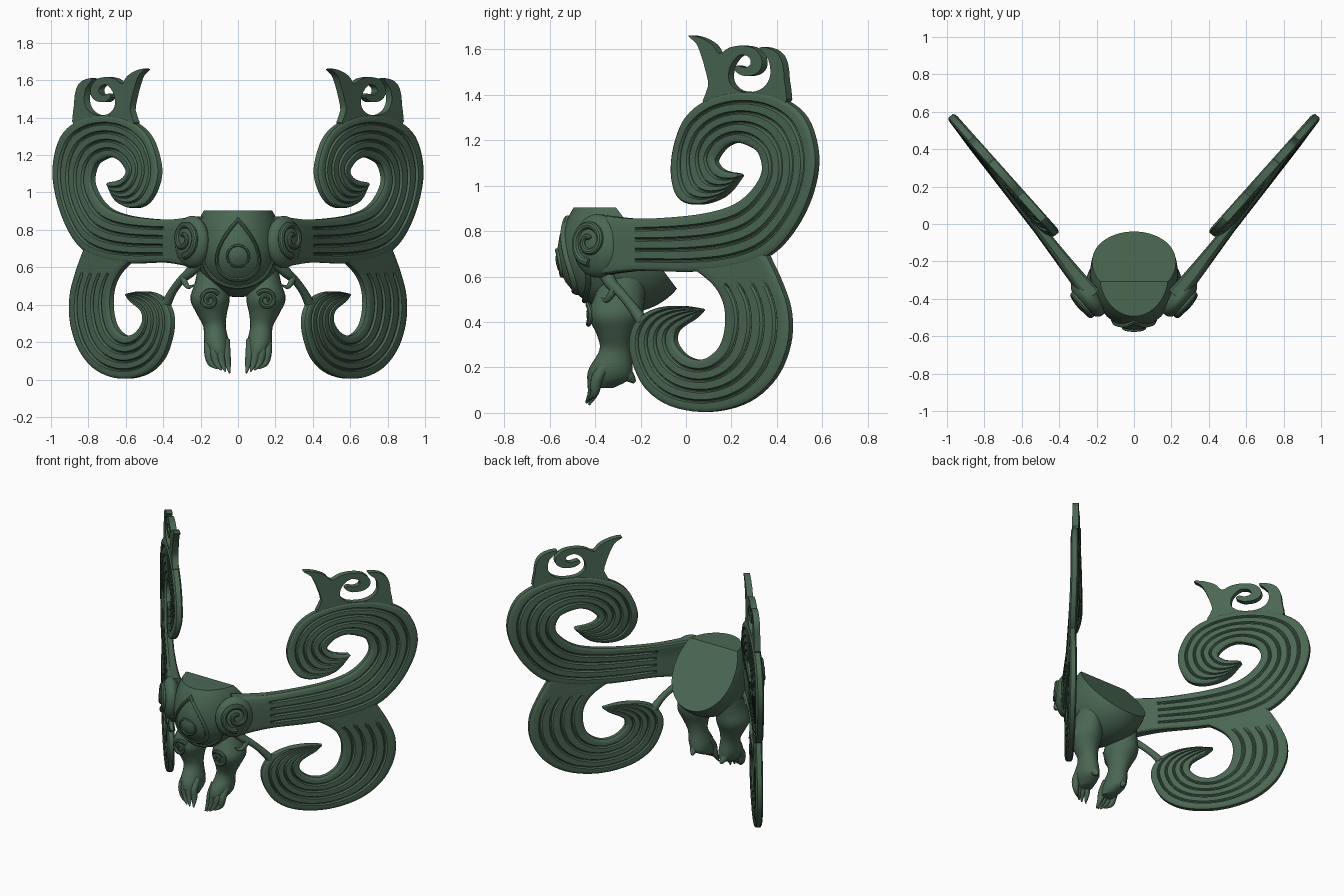
import bpy, bmesh, math
from mathutils import Vector

if "Cube" in bpy.data.objects:
    bpy.data.objects.remove(bpy.data.objects["Cube"])

green = bpy.data.materials.new("dark jade green")
green.diffuse_color = (0.07, 0.135, 0.085, 1)
green.use_nodes = True
green.node_tree.nodes["Principled BSDF"].inputs["Base Color"].default_value = green.diffuse_color


def finish(name, bm, mirror=True, angle=35):
    bmesh.ops.remove_doubles(bm, verts=bm.verts, dist=0.0003)
    bmesh.ops.recalc_face_normals(bm, faces=bm.faces)
    me = bpy.data.meshes.new(name)
    bm.to_mesh(me)
    bm.free()
    ob = bpy.data.objects.new(name, me)
    bpy.context.collection.objects.link(ob)
    me.materials.append(green)
    if mirror:
        ob.modifiers.new("mirror", 'MIRROR').use_mirror_merge = False
    bpy.ops.object.select_all(action='DESELECT')
    bpy.context.view_layer.objects.active = ob
    ob.select_set(True)
    bpy.ops.object.shade_smooth_by_angle(angle=math.radians(angle))


def smooth(pts, n=4, closed=False):
    """Catmull-Rom through tuples of any length."""
    out, m = [], len(pts)
    get = lambda i: pts[i % m] if closed else pts[max(0, min(m - 1, i))]
    for i in range(m if closed else m - 1):
        quad = list(zip(get(i - 1), get(i), get(i + 1), get(i + 2)))
        for k in range(n):
            t = k / n
            out.append(tuple(0.5 * (2 * b + (c - a) * t + (2*a - 5*b + 4*c - d) * t*t
                                    + (3*b - a - 3*c + d) * t**3) for a, b, c, d in quad))
    return out if closed else out + [tuple(pts[-1])]


def loft(bm, rings):
    rows = [[bm.verts.new(p) for p in r] for r in rings]
    for a, b in zip(rows, rows[1:]):
        for i in range(len(a)):
            j = (i + 1) % len(a)
            bm.faces.new((a[i], a[j], b[j], b[i]))
    bm.faces.new(rows[0])
    bm.faces.new(rows[-1])


def tube(bm, pts, n=4, sides=10):
    """Tapered round sweep through (x, y, z, radius)."""
    p = smooth(pts, n)
    rings = []
    ref = None
    for i in range(len(p)):
        c = Vector(p[i][:3])
        d = (Vector(p[min(i + 1, len(p) - 1)][:3]) - Vector(p[max(i - 1, 0)][:3])).normalized()
        if ref is None:
            ref = d.orthogonal()
        ref = (ref - d * ref.dot(d)).normalized()
        s = d.cross(ref)
        r = max(p[i][3], 0.002)
        rings.append([c + r * (ref * math.cos(q) + s * math.sin(q))
                      for q in (2 * math.pi * k / sides for k in range(sides))])
    loft(bm, rings)


# Wing sheet: side-view drawing coordinates onto a slightly twisted slanted plane
N = Vector((0.78, -0.62, 0))
D = Vector((0.62, 0.78, 0))


def sheet(px, pz, off=0.0):
    y, z = (px - 686) / 227, (413 - pz) / 227
    f = max(0, min(1, (z - 0.75) / 0.4))
    f = f * f * (3 - 2 * f)
    x = (y + 0.69) / 1.29 * (1 - f) + (y + 0.52) / 1.12 * f
    return Vector((x, y, z)) + N * off


def ribbon(name, pairs, thick, root=0.0):
    """Grooved band between an outer and an inner edge."""
    prof = [(-1, 0.6), (-0.93, 0.9), (-0.85, 1)]
    for g in (-0.6, -0.2, 0.2, 0.6):
        prof += [(g - 0.07, 1), (g - 0.02, 0.55), (g + 0.02, 0.55), (g + 0.07, 1)]
    prof += [(0.85, 1), (0.93, 0.9), (1, 0.6)]
    rings = []
    for i, (ox, oz, ix, iz) in enumerate(smooth(pairs, 5)):
        w = math.hypot(ox - ix, oz - iz)
        t = thick * min(1, 0.5 + w / 40) + root * max(0, 1 - i / 9)
        loop = []
        for sgn, seq in ((1, prof), (-1, prof[::-1])):
            for v, h in seq:
                if i < 6 and abs(v) < 0.8:
                    h = 1
                a = (v + 1) / 2
                loop.append(sheet(ox + (ix - ox) * a, oz + (iz - oz) * a, sgn * t * h))
        rings.append(loop)
    bm = bmesh.new()
    loft(bm, rings)
    finish(name, bm, angle=30)


ribbon("upper_wing_scroll", [
    (600, 276, 600, 215), (640, 271, 640, 219), (690, 272, 690, 216), (735, 268, 722, 210),
    (770, 255, 742, 201), (795, 228, 757, 186), (812, 192, 764, 170), (817, 155, 760, 153),
    (806, 118, 750, 146), (780, 98, 740, 143), (745, 92, 733, 144), (712, 99, 726, 148),
    (688, 117, 720, 155), (676, 145, 717, 162), (673, 175, 722, 169), (680, 198, 729, 172),
    (698, 205, 735, 173), (722, 198, 740, 174), (740, 179, 742, 176)], 0.026, 0.018)
ribbon("lower_wing_scroll", [
    (768, 255, 690, 265), (781, 283, 714, 284), (790, 312, 725, 303), (789, 345, 727, 325),
    (775, 378, 722, 345), (748, 402, 712, 356), (710, 412, 701, 360), (672, 406, 689, 357),
    (646, 387, 680, 349), (633, 358, 676, 340), (632, 335, 678, 331), (642, 317, 685, 325),
    (660, 308, 693, 320), (682, 306, 698, 316), (703, 309, 703, 311)], 0.024)

# Flame crest on top of each wing
crest = smooth([(707, 106), (711, 86), (708, 70), (704, 56), (699, 44), (691, 36), (703, 38),
                (715, 45), (722, 54), (732, 48), (745, 46), (757, 49), (764, 58), (764, 68),
                (757, 75), (745, 76), (737, 70), (740, 66), (747, 68), (753, 65), (752, 58),
                (744, 55), (737, 60), (732, 70), (732, 82), (741, 91), (757, 92), (768, 86),
                (773, 75), (771, 60), (762, 48), (775, 50), (784, 60), (787, 80), (786, 106),
                (745, 100)], 3, True)
bm = bmesh.new()
loft(bm, [[sheet(x, z, o) for x, z in crest] for o in (-0.02, 0.02)])
finish("wing_crest", bm)

# Body: egg-like chest, cut flat on top and slanted at the back
CY, CZ, RX, RY = -0.27, 0.70, 0.235, 0.285


def rz(z):
    return 0.33 if z > CZ else 0.26


def chest_y(x, z):
    k = 1 - ((z - CZ) / rz(z)) ** 2 - (x / RX) ** 2
    return CY - RY * math.sqrt(max(k, 0))


bm = bmesh.new()
bmesh.ops.create_uvsphere(bm, u_segments=48, v_segments=32, radius=1)
for v in bm.verts:
    v.co = (v.co.x * RX, CY + v.co.y * RY, CZ + v.co.z * (0.33 if v.co.z > 0 else 0.26))
for co, no in (((0, 0, 0.905), (0, 0, 1)), ((0, -0.29, 0.88), (0, 0.32, 0.24))):
    bmesh.ops.bisect_plane(bm, geom=bm.verts[:] + bm.edges[:] + bm.faces[:], plane_co=co,
                           plane_no=no, clear_outer=True)
    bmesh.ops.holes_fill(bm, edges=[e for e in bm.edges if e.is_boundary])
finish("body", bm, False)


def chest_patch(name, outline, centre, steps):
    """Raised relief following the chest; steps are (scale, height)."""
    bm = bmesh.new()
    rings = []
    for s, h in steps:
        ring = []
        for x, z in outline:
            x, z = x * s, centre + (z - centre) * s
            ring.append((x, chest_y(x, z) - h, z))
        rings.append(ring)
    loft(bm, rings)
    finish(name, bm, False)


angles = [2 * math.pi * i / 48 for i in range(48)]
chest_patch("chest_teardrop",
            [(0.16 * math.sin(t) * abs(math.sin(t / 2)), 0.695 + 0.175 * math.cos(t)) for t in angles],
            0.66, [(1, -0.01), (1, 0.01), (0.95, 0.017), (0.9, 0.015), (0.85, 0.006),
                   (0.6, 0.01), (0.3, 0.012), (0.05, 0.012)])
chest_patch("chest_disc",
            [(0.065 * math.sin(t), 0.66 + 0.065 * math.cos(t)) for t in angles],
            0.66, [(1, 0), (0.97, 0.02), (0.85, 0.022), (0.78, 0.014), (0.4, 0.02), (0.05, 0.021)])

# Collar ridge under the teardrop
bm = bmesh.new()
pts = []
for i in range(17):
    a = math.pi * i / 16
    x, z = 0.185 * math.cos(a), 0.66 - 0.165 * math.sin(a)
    pts.append((x, chest_y(x, z), z, 0.013))
tube(bm, pts, 2)
finish("chest_collar", bm, False)

# Shoulders: flattened balls along the wing root
S = Vector((0.245, -0.39, 0.735))
bm = bmesh.new()
bmesh.ops.create_uvsphere(bm, u_segments=32, v_segments=20, radius=1)
for v in bm.verts:
    v.co = S + D * (v.co.x * 0.125) + N * (v.co.y * 0.065) + Vector((0, 0, v.co.z * 0.14))
finish("shoulder", bm)


def spiral(r0, turns, start):
    for i in range(29):
        f = i / 28
        a = start - f * turns * 2 * math.pi
        r = r0 * (1 - 0.85 * f)
        yield r * math.cos(a), r * math.sin(a), f


bm = bmesh.new()
pts = []
for u, w, f in spiral(0.095, 1.6, -1.6):
    w = w + 0.02
    h = 0.065 * math.sqrt(max(0.05, 1 - (u / 0.125) ** 2 - (w / 0.14) ** 2))
    p = S + D * u + N * h + Vector((0, 0, w))
    pts.append((*p, 0.02 - 0.008 * f))
tube(bm, pts, 2)
finish("shoulder_spiral", bm)

# Legs: bulging thigh, slim shin and broad paw
bm = bmesh.new()
secs = smooth([(0.13, -0.26, 0.62, 0.08, 0.10), (0.145, -0.29, 0.52, 0.085, 0.11),
               (0.15, -0.31, 0.43, 0.105, 0.12), (0.14, -0.31, 0.35, 0.08, 0.085),
               (0.125, -0.31, 0.28, 0.06, 0.07), (0.115, -0.33, 0.2, 0.067, 0.095),
               (0.105, -0.34, 0.15, 0.06, 0.095), (0.09, -0.37, 0.11, 0.04, 0.05)], 4)
loft(bm, [[(x + a * math.cos(t), y + b * math.sin(t), z) for t in angles[::2]]
          for x, y, z, a, b in secs])
finish("leg", bm, angle=60)

bm = bmesh.new()
for i in range(4):
    x = 0.066 + 0.03 * i
    tip = 0.045 + 0.022 * i
    dy = 0.012 * abs(i - 1.5)
    tube(bm, [(x, -0.37 + dy, 0.21, 0.024), (x, -0.41 + dy, 0.15, 0.026),
              (x - 0.01, -0.42 + dy, 0.09, 0.019), (tip, -0.445 + dy, 0.035 + 0.008 * i, 0.004)])
tube(bm, [(0.12, -0.29, 0.2, 0.035), (0.115, -0.25, 0.16, 0.025), (0.11, -0.225, 0.135, 0.008)])
finish("claws", bm, angle=60)

bm = bmesh.new()
pts = []
for u, w, f in spiral(0.055, 1.5, 2.5):
    y = -0.31 - 0.12 * math.sqrt(1 - (u / 0.105) ** 2)
    pts.append((0.15 + u, y, 0.425 + w, 0.013 - 0.005 * f))
tube(bm, pts, 2, 8)
finish("knee_spiral", bm)

# Curling stalk joining the lower wing to the body
bm = bmesh.new()
tube(bm, [(0.385, -0.19, 0.40, 0.028), (0.35, -0.24, 0.47, 0.022), (0.305, -0.29, 0.53, 0.022),
          (0.26, -0.33, 0.57, 0.028), (0.2, -0.36, 0.63, 0.035)])
tube(bm, [(0.29, -0.31, 0.55, 0.022), (0.285, -0.33, 0.52, 0.016), (0.265, -0.35, 0.495, 0.012),
          (0.235, -0.37, 0.505, 0.003)])
finish("wing_stalk", bm, angle=60)
